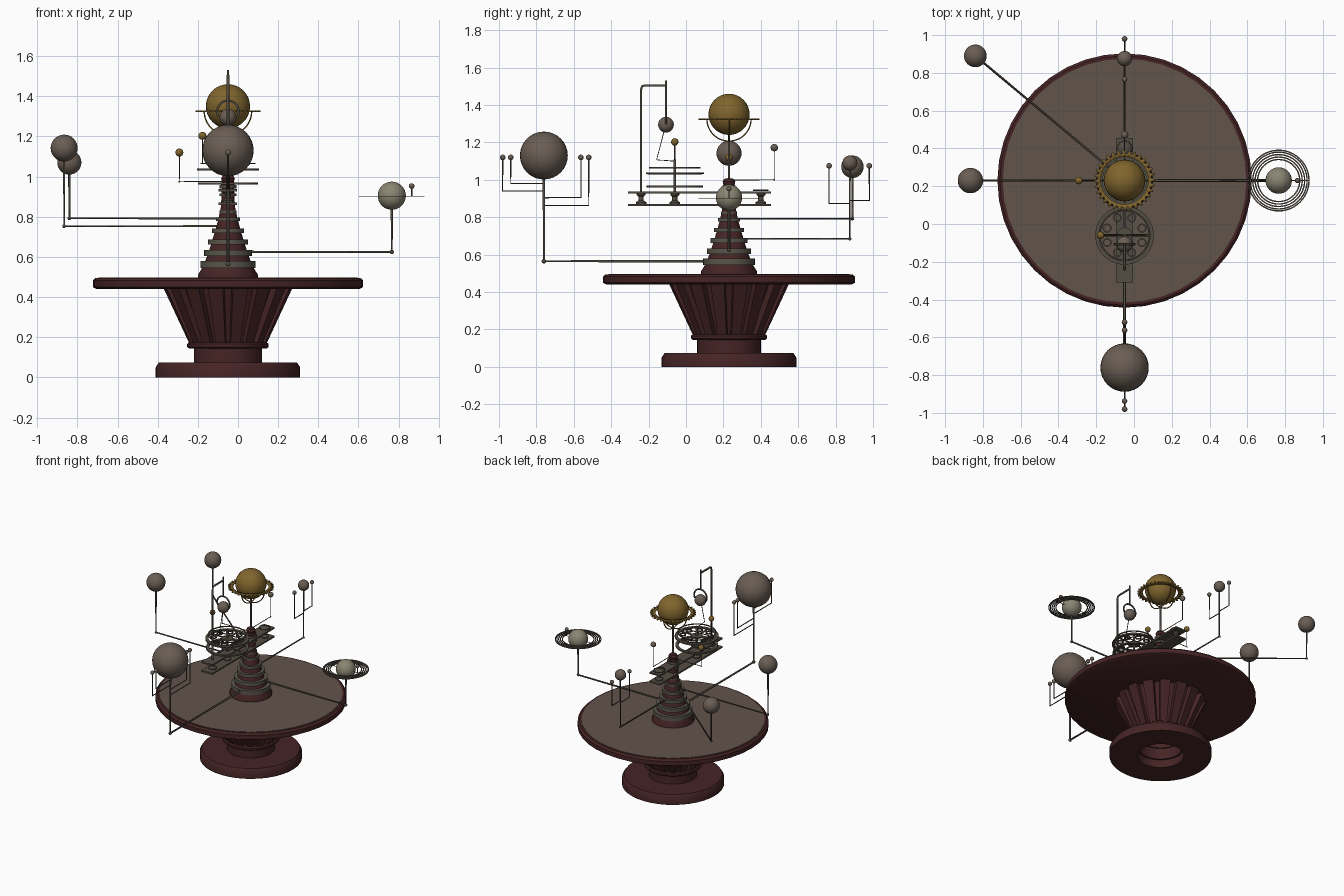
import bpy, bmesh
from math import sin, cos, pi, radians
from mathutils import Vector, Matrix

if "Cube" in bpy.data.objects:
    bpy.data.objects.remove(bpy.data.objects["Cube"])

CX, CY = -0.05, 0.23      # main axis
EY = -0.06                # wheel axis on the carriage


def material(name, rgb):
    lin = [((c / 255 + 0.055) / 1.055) ** 2.4 for c in rgb] + [1]
    m = bpy.data.materials.new(name)
    m.use_nodes = True
    m.diffuse_color = lin
    m.node_tree.nodes["Principled BSDF"].inputs["Base Color"].default_value = lin
    return m


WOOD = material("dark_red_wood", (70, 36, 37))
TOP = material("brown_table_top", (98, 85, 75))
STONE = material("grey_brown_planet", (106, 94, 84))
GOLD = material("old_gold", (128, 101, 45))
PALE = material("pale_planet", (138, 133, 114))
METAL = material("dark_metal", (84, 77, 68))
BAND = material("grey_band", (90, 86, 74))


def finish(name, bm, mat, angle=35):
    bmesh.ops.recalc_face_normals(bm, faces=bm.faces)
    me = bpy.data.meshes.new(name)
    bm.to_mesh(me)
    bm.free()
    for p in me.polygons:
        p.use_smooth = True
    me.set_sharp_from_angle(angle=radians(angle))
    me.materials.append(mat)
    ob = bpy.data.objects.new(name, me)
    bpy.context.collection.objects.link(ob)
    return ob


def lathe(name, profile, mat, x=CX, y=CY, segs=40, closed=False):
    bm = bmesh.new()
    vs = [bm.verts.new((x + r, y, z)) for r, z in profile]
    pairs = list(zip(vs, vs[1:])) + ([(vs[-1], vs[0])] if closed else [])
    edges = [bm.edges.new(p) for p in pairs]
    bmesh.ops.spin(bm, geom=vs + edges, cent=(x, y, 0), axis=(0, 0, 1),
                   angle=2 * pi, steps=segs)
    bmesh.ops.remove_doubles(bm, verts=bm.verts, dist=0.0002)
    return finish(name, bm, mat)


def ring(name, r0, r1, z0, z1, mat, x=CX, y=CY, segs=40):
    return lathe(name, [(r0, z0), (r1, z0), (r1, z1), (r0, z1)], mat, x, y, segs, True)


def disc(name, r, z0, z1, mat, x=CX, y=CY, segs=40):
    return lathe(name, [(0, z0), (r, z0), (r, z1), (0, z1)], mat, x, y, segs)


def ball(name, r, pos, mat):
    bm = bmesh.new()
    n = 32 if r > 0.03 else 16
    bmesh.ops.create_uvsphere(bm, u_segments=n, v_segments=n // 2, radius=r,
                              matrix=Matrix.Translation(pos))
    return finish(name, bm, mat)


def box(name, size, pos, mat):
    bm = bmesh.new()
    bmesh.ops.create_cube(bm, size=1, matrix=Matrix.Translation(pos) @ Matrix.Diagonal((*size, 1)))
    return finish(name, bm, mat)


def rod(name, points, r, mat=METAL, cyclic=False):
    cu = bpy.data.curves.new(name, "CURVE")
    cu.dimensions = "3D"
    cu.bevel_depth, cu.bevel_resolution, cu.use_fill_caps = r, 1, True
    sp = cu.splines.new("POLY")
    sp.points.add(len(points) - 1)
    for p, co in zip(sp.points, points):
        p.co = (*co, 1)
    sp.use_cyclic_u = cyclic
    cu.materials.append(mat)
    ob = bpy.data.objects.new(name, cu)
    bpy.context.collection.objects.link(ob)
    return ob


def arc(center, r, u, v, a0, a1, n=24):
    c, u, v = Vector(center), Vector(u), Vector(v)
    angles = [a0 + (a1 - a0) * i / n for i in range(n + 1)]
    return [c + r * (cos(a) * u + sin(a) * v) for a in angles]


def gear(name, r_in, r_root, r_tip, z, thick, teeth, mat, x, y):
    bm = bmesh.new()
    n = teeth * 4
    rows = []
    for i in range(n):
        a = 2 * pi * i / n
        ro = r_tip if i % 4 < 2 else r_root
        rows.append([bm.verts.new((x + r * cos(a), y + r * sin(a), z)) for r in (r_in, ro)])
    for a, b in zip(rows, rows[1:] + rows[:1]):
        bm.faces.new((a[0], a[1], b[1], b[0]))
    ob = finish(name, bm, mat)
    mod = ob.modifiers.new("thickness", "SOLIDIFY")
    mod.thickness, mod.offset = thick, 0


# Pedestal: hollow foot, neck, collar and flared staves
lathe("foot", [(.165, 0), (.36, 0), (.36, .05), (.345, .073), (.165, .073)], WOOD, closed=True)
ring("neck", .15, .17, .06, .15, WOOD)
lathe("collar", [(.14, .145), (.195, .145), (.203, .152), (.203, .166), (.195, .173), (.14, .173)],
      WOOD, closed=True)
lathe("flare_core", [(.14, .16), (.16, .16), (.285, .445), (.265, .445)], WOOD, closed=True)
bm = bmesh.new()
STAVES = 16
for i in range(STAVES):
    turn = Matrix.Translation((CX, CY, 0)) @ Matrix.Rotation(2 * pi * (i + .5) / STAVES, 4, "Z")
    stave = bmesh.ops.create_cube(bm, size=1)["verts"]
    for v in stave:
        up, out = v.co.z > 0, v.co.x > 0
        half = .038 if up else .024
        v.co = turn @ Vector(((.25 if up else .14) + (.07 if up else .052) * out,
                              half if v.co.y > 0 else -half, .445 if up else .17))
finish("staves", bm, WOOD)

# Table
lathe("table", [(0, .44), (.655, .44), (.673, .45), (.673, .483), (.66, .495), (0, .495)], WOOD)
disc("table_inlay", .645, .49, .498, TOP)

# Stepped tower with metal bands
lathe("tower", [(0, .495), (.15, .495), (.15, .51), (.125, .55), (.105, .6), (.085, .66), (.067, .72),
                (.05, .78), (.035, .85), (.03, .95), (.036, .965), (.03, .975), (.034, .99),
                (.026, 1.005), (0, 1.01)], WOOD)
for i in range(5):
    r, z = .138 - .0195 * i, .563 + .056 * i
    disc("tower_band", r, z - .017 + .002 * i, z + .017 - .002 * i, BAND)
for z in (.825, .91, .95):
    disc("tower_top_band", .042, z - .007, z + .007, BAND)

# Sun in its toothed cradle
rod("sun_rod", [(CX, CY, 1.0), (CX, CY, 1.3)], .007)
ball("sun", .11, (CX, CY, 1.35), GOLD)
gear("sun_gear", .125, .142, .162, 1.325, .008, 32, GOLD, CX, CY)
for u in ((1, 0, 0), (0, 1, 0)):
    rod("sun_cradle", arc((CX, CY, 1.325), .118, u, (0, 0, 1), pi, 2 * pi), .004, GOLD)


# Planet arms: out from the tower, then up to the planet
def planet(name, x, y, arm_z, z, r, mat, thick=.006):
    rod(name + "_arm", [(CX, CY, arm_z), (x, y, arm_z), (x, y, z)], thick)
    ball(name + "_elbow", thick * 1.5, (x, y, arm_z), METAL)
    ball(name, r, (x, y, z), mat)


def moons(name, y, specs):
    for my, low, z in specs:
        rod(name + "_moon_arm", [(CX, y, low), (CX, my, low), (CX, my, z)], .004)
        ball(name + "_moon", .015, (CX, my, z), STONE)


planet("large_planet", CX, -.76, .565, 1.13, .128, STONE, .008)
moons("large_planet", -.76, [(-.98, .94, 1.12), (-.937, .98, 1.12), (-.562, .905, 1.12), (-.52, .863, 1.12)])
planet("ringed_planet", .766, CY, .625, .905, .07, PALE, .007)
planet("back_planet", CX, .876, .685, 1.09, .04, STONE)
moons("back_planet", .876, [(.765, .874, 1.075), (.98, .89, 1.075)])
planet("left_planet", -.866, CY, .753, 1.142, .067, STONE)
planet("corner_planet", -.84, .89, .792, 1.07, .06, STONE)
planet("inner_gold_planet", -.292, CY, .975, 1.12, .02, GOLD, .003)
planet("inner_grey_planet", CX, .472, 1.0, 1.172, .02, STONE, .003)

# Flat rings and moon of the ringed planet
for r in (.112, .125, .138, .151, .161):
    ring("planet_ring", r - .004, r + .003, .9, .904, METAL, .766, CY, 48)
for s in (-1, 1):
    rod("ring_support", [(.766, CY, .902), (.766 + .16 * s, CY, .902)], .002)
rod("ring_moon_rod", [(.865, CY, .902), (.865, CY, .953)], .003)
ball("ring_moon", .014, (.865, CY, .953), STONE)

# Carriage: two plates joined by turned pillars
for z in (.865, .932):
    box("carriage_plate", (.092, .766, .012), (CX, .072, z), METAL)
for y in (-.24, -.06, .4):
    lathe("carriage_pillar", [(0, .86), (.028, .86), (.028, .88), (.014, .89), (.014, .91),
                              (.024, .92), (.024, .93), (0, .93)], METAL, CX, y, 16)
gear("carriage_gear", .0, .036, .042, .945, .008, 14, METAL, CX, .4)


# Spoked wheels on the carriage axle
def wheel(name, z, r, holes):
    ring(name + "_rim", r - .022, r, z - .005, z + .005, METAL, CX, EY)
    disc(name + "_hub", .042, z - .005, z + .005, METAL, CX, EY, 24)
    for i in range(4):
        a = i * pi / 2
        d = Vector((cos(a), sin(a), 0))
        c = Vector((CX, EY, z))
        rod(name + "_spoke", [c, c + d * (r - .01)], .006)
    for i in range(8 if holes else 0):
        a = (i + .5) * pi / 4
        ring(name + "_eyelet", .016, .024, z - .004, z + .004, METAL,
             CX + .1 * cos(a), EY + .1 * sin(a), 16)


wheel("lower_wheel", .965, .15, False)
wheel("upper_wheel", 1.035, .155, True)
ring("top_hoop", .13, .138, 1.062, 1.068, METAL, CX, EY)
rod("wheel_axle", [(CX, EY, .93), (CX, EY, 1.11)], .009)
rod("gold_moon_arm", [(.06, EY, 1.065), (-.177, EY, 1.065), (-.177, EY, 1.2)], .004)
ball("gold_moon", .02, (-.177, EY, 1.203), GOLD)

# Hanging globe on its crooked post
GY = -.107
rod("globe_post", [(CX, -.24, .93), (CX, -.24, 1.485), (CX, -.235, 1.5), (CX, -.22, 1.505),
                   (CX, GY, 1.505)], .007)
rod("globe_hanger", [(CX, GY, 1.53), (CX, GY, 1.375)], .006)
rod("globe_hoop", arc((CX, GY, 1.325), .054, (1, 0, 0), (0, 0, 1), -.5, pi + .5), .006)
ball("globe", .042, (CX, GY, 1.295), STONE)
rod("globe_axis", [(CX, GY, 1.3), (CX, -.157, 1.107), (CX, EY, 1.1)], .003)
